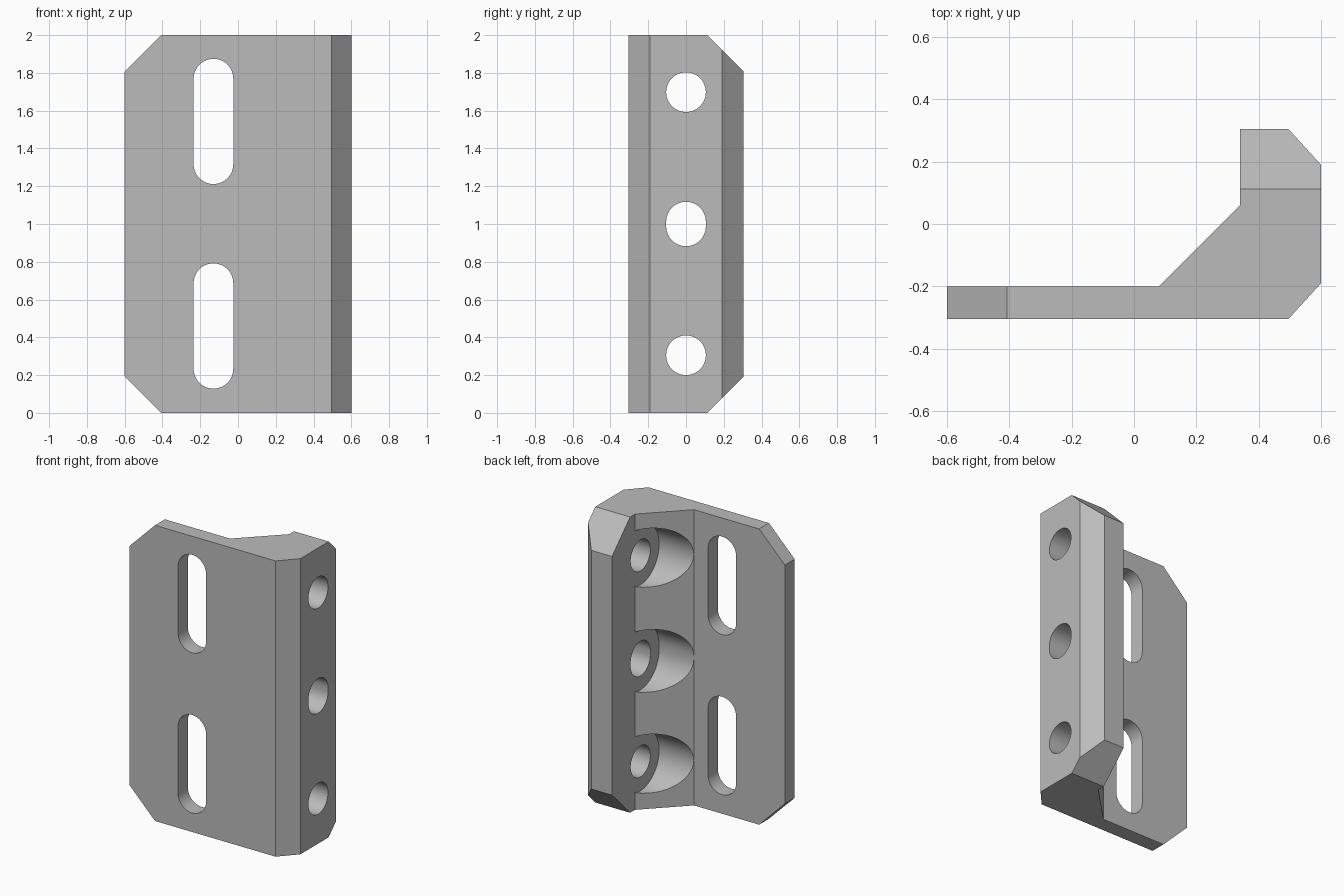
import bpy
import bmesh
from math import cos, sin, pi, radians
from mathutils import Vector

cube = bpy.data.objects.get("Cube")
if cube:
    bpy.data.objects.remove(cube, do_unlink=True)

HEIGHT = 2.0
CHAMFER = 0.193


def prism(name, points, offset):
    """Closed solid: a planar outline of 3D points swept along an offset."""
    bm = bmesh.new()
    face = bm.faces.new([bm.verts.new(p) for p in points])
    swept = bmesh.ops.extrude_face_region(bm, geom=[face])["geom"]
    verts = [v for v in swept if isinstance(v, bmesh.types.BMVert)]
    bmesh.ops.translate(bm, verts=verts, vec=offset)
    bmesh.ops.recalc_face_normals(bm, faces=bm.faces)
    mesh = bpy.data.meshes.new(name)
    bm.to_mesh(mesh)
    bm.free()
    obj = bpy.data.objects.new(name, mesh)
    bpy.context.collection.objects.link(obj)
    return obj


def capsule(radius, straight, steps=24):
    """Upright slot outline as (across, up) pairs."""
    points = []
    for start, lift in ((0, straight / 2), (pi, -straight / 2)):
        for i in range(steps + 1):
            a = start + pi * i / steps
            points.append((radius * cos(a), radius * sin(a) + lift))
    if straight == 0:
        del points[steps], points[-1]
    return points


def chamfer(bm, point, normal):
    """Slice a corner off and cap the cut."""
    geom = bm.verts[:] + bm.edges[:] + bm.faces[:]
    cut = bmesh.ops.bisect_plane(bm, geom=geom, plane_co=point,
                                 plane_no=normal, clear_outer=True)["geom_cut"]
    edges = [e for e in cut if isinstance(e, bmesh.types.BMEdge)]
    bmesh.ops.contextual_create(bm, geom=edges)


# Bracket body: angled section swept upward
section = [(-0.6, -0.305), (0.495, -0.305), (0.6, -0.19), (0.6, 0.19),
           (0.495, 0.305), (0.34, 0.305), (0.34, 0.06), (0.08, -0.2), (-0.6, -0.2)]
bracket = prism("angle_bracket", [(x, y, 0) for x, y in section], (0, 0, HEIGHT))

# Corner chamfers on the plate's outer edge and the flange's rear edge
bm = bmesh.new()
bm.from_mesh(bracket.data)
for z, up in ((CHAMFER, -1), (HEIGHT - CHAMFER, 1)):
    chamfer(bm, Vector((-0.6, 0, z)), Vector((-1, 0, up)))
    chamfer(bm, Vector((0, 0.305, z)), Vector((0, 1, up)))
bmesh.ops.recalc_face_normals(bm, faces=bm.faces)
bm.to_mesh(bracket.data)
bm.free()

# Cutters: plate slots, flange bolt holes and their counterbores
cutters = []
for z in (0.46, 1.543):
    outline = [(-0.13 + a, -0.4, z + b) for a, b in capsule(0.105, 0.453)]
    cutters.append(prism("slot_cutter", outline, (0, 0.3, 0)))
for z, straight in ((0.305, 0), (1.0, 0.025), (1.698, 0)):
    for name, radius, start, depth in (("bolt_hole_cutter", 0.105, 0.25, 0.5),
                                       ("counterbore_cutter", 0.199, -0.05, 0.3905)):
        outline = [(start, a, z + b) for a, b in capsule(radius, straight)]
        cutters.append(prism(name, outline, (depth, 0, 0)))

bpy.ops.object.select_all(action="DESELECT")
bpy.context.view_layer.objects.active = bracket
bracket.select_set(True)
for cutter in cutters:
    cutter.hide_render = True
    mod = bracket.modifiers.new(cutter.name, "BOOLEAN")
    mod.operation = "DIFFERENCE"
    mod.solver = "EXACT"
    mod.object = cutter
    bpy.ops.object.modifier_apply(modifier=mod.name)
    bpy.data.objects.remove(cutter, do_unlink=True)

# Plain grey finish, smooth only around the bores
grey = bpy.data.materials.new("plain_grey")
grey.use_nodes = True
colour = (0.5, 0.5, 0.5, 1)
grey.diffuse_color = colour
grey.node_tree.nodes["Principled BSDF"].inputs["Base Color"].default_value = colour
bracket.data.materials.clear()
bracket.data.materials.append(grey)
bpy.ops.object.shade_smooth_by_angle(angle=radians(25))
